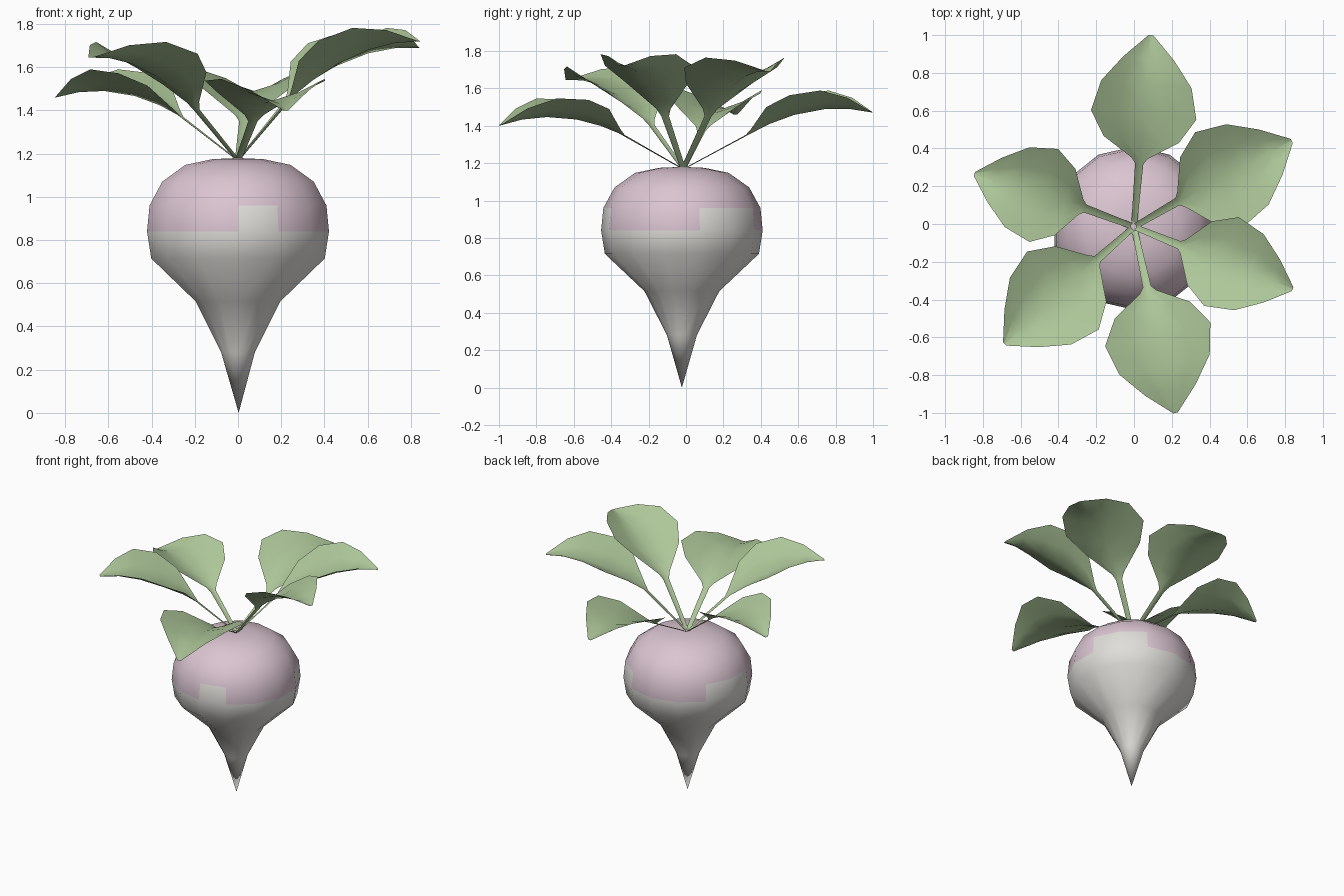
import bpy, bmesh, math
from mathutils import Vector

if "Cube" in bpy.data.objects:
    bpy.data.objects.remove(bpy.data.objects["Cube"])


def material(name, rgb):
    m = bpy.data.materials.new(name)
    m.diffuse_color = (*rgb, 1)
    m.use_nodes = True
    m.node_tree.nodes["Principled BSDF"].inputs["Base Color"].default_value = m.diffuse_color
    return m


PINK = material("pale_pink", (0.71, 0.56, 0.64))
WHITE = material("off_white", (0.74, 0.73, 0.70))
GREEN = material("leaf_green", (0.42, 0.57, 0.32))


def finish(name, bm, mats):
    mesh = bpy.data.meshes.new(name)
    for f in bm.faces:
        f.smooth = True
    bm.to_mesh(mesh)
    bm.free()
    for m in mats:
        mesh.materials.append(m)
    obj = bpy.data.objects.new(name, mesh)
    bpy.context.collection.objects.link(obj)


# Root: lathed profile (radius, height), pink above, white below
SEGS = 14
CENTRE = Vector((0, -0.022, 0))
PROFILE = [(0.08, 0.28), (0.2, 0.515), (0.412, 0.715), (0.432, 0.84), (0.42, 0.96),
           (0.36, 1.07), (0.25, 1.148), (0.12, 1.175)]
WHITE_PATCHES = {0, 4, 5, 9, 10}  # segments where the white climbs one band higher

bm = bmesh.new()
rings = []
for r, z in PROFILE:
    ring = []
    for i in range(SEGS):
        a = -math.pi / 2 + i * math.tau / SEGS
        ring.append(bm.verts.new(CENTRE + Vector((r * math.cos(a), r * math.sin(a), z))))
    rings.append(ring)
tip = bm.verts.new(CENTRE + Vector((0.003, 0, 0)))
crown = bm.verts.new(CENTRE + Vector((0, 0, 1.18)))
for i in range(SEGS):
    j = (i + 1) % SEGS
    bm.faces.new((tip, rings[0][j], rings[0][i])).material_index = 1
    bm.faces.new((rings[-1][i], rings[-1][j], crown))
    for k in range(len(rings) - 1):
        f = bm.faces.new((rings[k][i], rings[k][j], rings[k + 1][j], rings[k + 1][i]))
        if k < 3 or (k == 3 and i in WHITE_PATCHES):
            f.material_index = 1
finish("root", bm, [PINK, WHITE])


# Leaf: one open sheet, a narrow stalk that widens into a cupped blade
ORIGIN = Vector((0, -0.015, 1.165))
BLADE = [(0, 0.045, 0.02), (0.15, 0.2, 0.09), (0.35, 0.28, 0.105),  # (along, half width, edge rise)
         (0.6, 0.24, 0.1), (0.81, 0.135, 0.06), (1, 0.012, 0.0)]
COLUMNS = (-1, -0.5, 0, 0.5, 1)


def leaf(name, base, tip, width):
    base, tip = Vector(base), Vector(tip)
    flat = Vector((tip.x - base.x, tip.y - base.y, 0)).normalized()
    side = Vector((-flat.y, flat.x, 0))
    rows = [(ORIGIN, 0.015, 0.004), (ORIGIN.lerp(base, 0.92), 0.022, 0.006)]
    for t, w, rise in BLADE:
        mid = base.lerp(tip, t) + Vector((0, 0, 0.26 * t * (1 - t)))
        rows.append((mid, w * width, rise))
    bm = bmesh.new()
    grid = [[bm.verts.new(mid + side * (s * w) + Vector((0, 0, rise * abs(s) ** 1.4)))
             for s in COLUMNS] for mid, w, rise in rows]
    for a, b in zip(grid, grid[1:]):
        for c in range(len(COLUMNS) - 1):
            bm.faces.new((a[c], b[c], b[c + 1], a[c + 1]))
    bm.normal_update()
    if sum(f.normal.z for f in bm.faces) < 0:
        bmesh.ops.reverse_faces(bm, faces=bm.faces[:])
    finish(name, bm, [GREEN])


leaf("leaf_back", (0.03, 0.35, 1.36), (0.09, 1.0, 1.47), 1.0)
leaf("leaf_back_right", (0.25, 0.13, 1.47), (0.835, 0.44, 1.69), 1.0)
leaf("leaf_front_right", (0.26, -0.12, 1.47), (0.84, -0.345, 1.72), 0.9)
leaf("leaf_front", (0.075, -0.36, 1.36), (0.22, -1.0, 1.40), 1.02)
leaf("leaf_front_left", (-0.21, -0.2, 1.42), (-0.685, -0.635, 1.645), 1.0)
leaf("leaf_left", (-0.28, 0.09, 1.38), (-0.845, 0.265, 1.46), 0.92)
